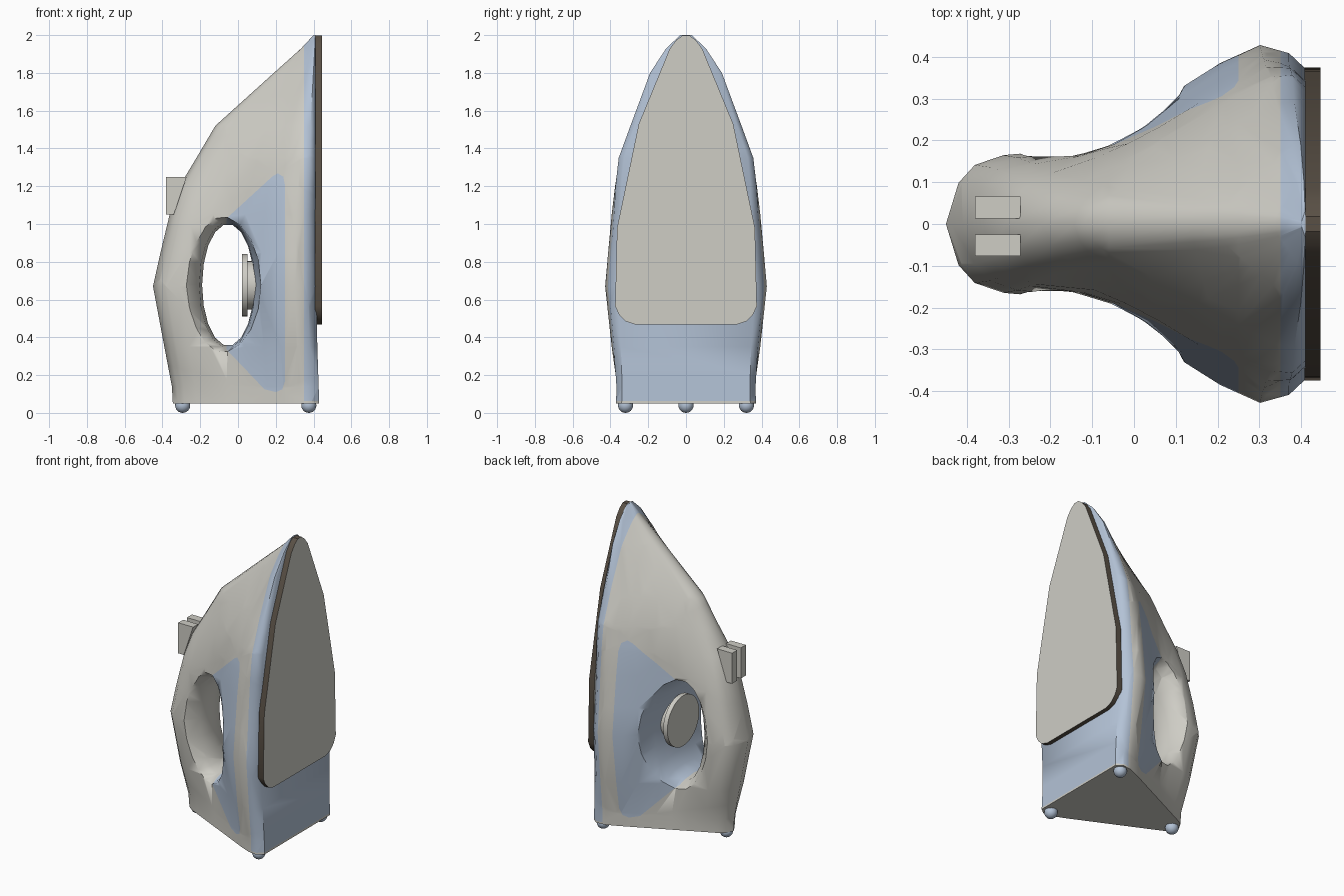
import bpy, bmesh, math
from mathutils import Vector

if "Cube" in bpy.data.objects:
    bpy.data.objects.remove(bpy.data.objects["Cube"])


def material(name, rgb):
    m = bpy.data.materials.new(name)
    m.diffuse_color = (*rgb, 1)
    m.use_nodes = True
    m.node_tree.nodes["Principled BSDF"].inputs["Base Color"].default_value = m.diffuse_color
    return m


GREY = material("warm grey plastic", (0.62, 0.61, 0.56))
BLUE = material("pale blue plastic", (0.45, 0.54, 0.67))
BROWN = material("dark brown metal", (0.10, 0.08, 0.06))


def finish(name, bm, mats, angle=50):
    bmesh.ops.recalc_face_normals(bm, faces=bm.faces)
    me = bpy.data.meshes.new(name)
    bm.to_mesh(me)
    bm.free()
    ob = bpy.data.objects.new(name, me)
    bpy.context.collection.objects.link(ob)
    for m in mats:
        me.materials.append(m)
    bpy.ops.object.select_all(action='DESELECT')
    ob.select_set(True)
    bpy.context.view_layer.objects.active = ob
    bpy.ops.object.shade_smooth_by_angle(angle=math.radians(angle))
    return ob


def loft(rings):
    bm = bmesh.new()
    vs = [[bm.verts.new(p) for p in r] for r in rings]
    n = len(vs[0])
    for a, b in zip(vs, vs[1:]):
        for i in range(n):
            j = (i + 1) % n
            bm.faces.new((a[i], a[j], b[j], b[i]))
    bm.faces.new(vs[0][::-1])
    bm.faces.new(vs[-1])
    return bm


# Body: stacked horizontal sections, blending a waisted and a triangular outline
T = [0, .035, .08, .16, .30, .41, .52, .65, .76, .87, .95, 1]
WAISTED = [0, .23, .33, .385, .41, .47, .58, .76, .90, 1, .955, .86]
WEDGE = [0, .13, .20, .28, .42, .53, .64, .77, .88, .98, 1, .92]
# z, rear x, front x, half width, waist blend
LEVELS = [(.05, -.345, .43, .37, 0), (.14, -.35, .427, .37, .1),
          (.35, -.39, .42, .395, .8), (.67, -.45, .414, .428, 1),
          (.85, -.41, .412, .412, 1), (1.05, -.362, .41, .395, .8),
          (1.2, -.31, .41, .38, .4), (1.35, -.22, .41, .358, .1),
          (1.52, -.12, .41, .294, 0), (1.8, .19, .41, .19, 0),
          (1.93, .335, .41, .105, 0), (2.0, .40, .41, .03, 0)]


def section(z, x0, x1, w, k):
    half = [(x0 + t * (x1 - x0), w * (k * a + (1 - k) * b))
            for t, a, b in zip(T, WAISTED, WEDGE)]
    return ([(x, y, z) for x, y in half]
            + [(x, -y, z) for x, y in half[:0:-1]])


body = finish("iron_body", loft([section(*l) for l in LEVELS]), [GREY, BLUE])

# Flared handle opening
OPENING = [(0, -.19, .085, .355, 1.0), (.1, -.205, .09, .345, 1.01),
           (.18, -.285, .105, .32, 1.04), (.3, -.295, .12, .305, 1.055),
           (.5, -.30, .125, .30, 1.06)]


def oval(y, xa, xb, za, zb, n=18):
    return [((xa + xb) / 2 + (xb - xa) / 2 * math.cos(2 * math.pi * i / n), y,
             (za + zb) / 2 + (zb - za) / 2 * math.sin(2 * math.pi * i / n))
            for i in range(n)]


rings = [oval(-r[0], *r[1:]) for r in OPENING[:0:-1]] + [oval(*r) for r in OPENING]
cutter = finish("handle_opening_cutter", loft(rings), [GREY])
cutter.hide_render = True
mod = body.modifiers.new("opening", 'BOOLEAN')
mod.operation = 'DIFFERENCE'
mod.solver = 'EXACT'
mod.object = cutter
bpy.context.view_layer.objects.active = body
bpy.ops.object.modifier_apply(modifier=mod.name)
bpy.data.objects.remove(cutter)

# Colour borders: cut along side panel, front strip and base rim, then paint by position
PANEL = [(-.06, .335), (.14, .125), (.2, .11), (.235, .125), (.25, .17),
         (.25, 1.2), (.24, 1.25), (.21, 1.268), (.18, 1.25), (-.06, 1.03)]
edges = []
for (ax, az), (bx, bz) in zip(PANEL, PANEL[1:] + PANEL[:1]):
    edges.append((Vector((ax, 0, az)), Vector((bz - az, 0, ax - bx)).normalized()))
cuts = edges + [(Vector((.35, 0, 0)), Vector((1, 0, 0))),
                (Vector((0, 0, .062)), Vector((0, 0, 1)))]
bm = bmesh.new()
bm.from_mesh(body.data)
for co, no in cuts:
    bmesh.ops.bisect_plane(bm, geom=bm.verts[:] + bm.edges[:] + bm.faces[:],
                           dist=1e-5, plane_co=co, plane_no=no)
for f in bm.faces:
    c = f.calc_center_median()
    in_panel = all((c - co).dot(no) < 1e-4 for co, no in edges)
    f.material_index = int(in_panel or (c.x > .35 and c.z > .062))
    f.smooth = True
bm.to_mesh(body.data)
bm.free()


def prism(name, pts, to_3d, a, b, mats):
    return finish(name, loft([[to_3d(p, a) for p in pts],
                              [to_3d(p, b) for p in pts]]), mats, 30)


# Soleplate with dark rim
half = [(.27, .468), (.32, .485), (.355, .52), (.375, .565), (.365, .98),
        (.25, 1.53), (.085, 1.93), (.05, 1.975), (.018, 1.998)]
outline = half + [(-y, z) for y, z in half[::-1]]
sole = prism("soleplate", outline, lambda p, x: (x, p[0], p[1]), .408, .446,
             [GREY, BROWN])
for p in sole.data.polygons:
    p.material_index = int(abs(p.normal.x) < .5)

# Rear buttons
for i, (a, b) in enumerate([(.013, .066), (-.076, -.025)]):
    prism(f"button_{i + 1}", [(-.38, 1.05), (-.34, 1.05), (-.272, 1.25), (-.38, 1.25)],
          lambda p, y: (p[0], y, p[1]), a, b, [GREY])

# Temperature dial inside the opening
for name, r, a, b in [("dial_cap", .165, .02, .05), ("dial_stem", .128, .045, .11)]:
    pts = [(r * math.cos(math.tau * i / 32), .675 + r * math.sin(math.tau * i / 32))
           for i in range(32)]
    prism(name, pts, lambda p, x: (x, p[0], p[1]), a, b, [GREY])

# Feet
for i, (x, y) in enumerate([(.375, .32), (.375, -.32), (-.293, 0)]):
    bm = bmesh.new()
    bmesh.ops.create_uvsphere(bm, u_segments=20, v_segments=12, radius=.04)
    bmesh.ops.translate(bm, verts=bm.verts, vec=(x, y, .04))
    finish(f"foot_{i + 1}", bm, [BLUE])
